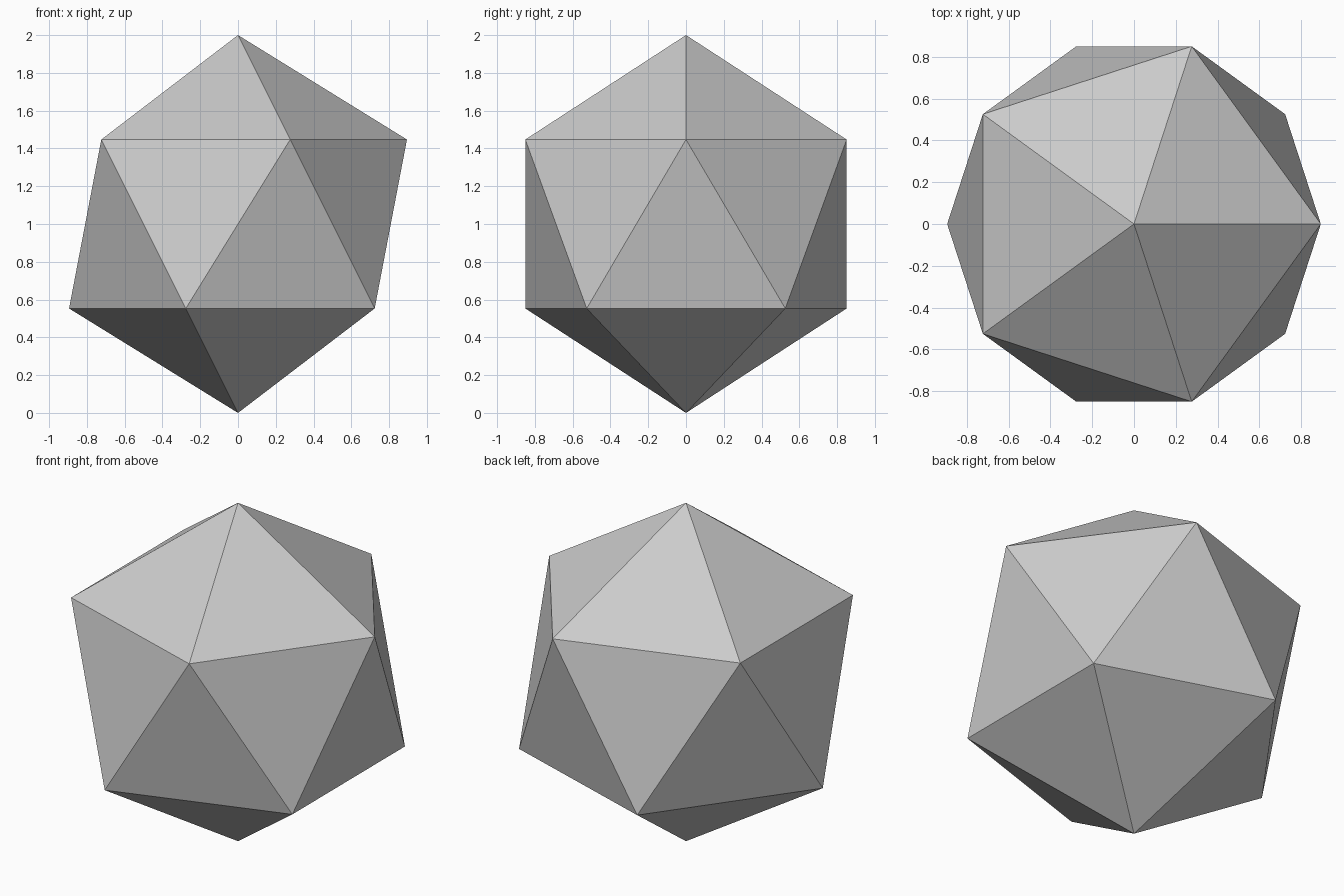
import bpy, bmesh
from mathutils import Vector

if "Cube" in bpy.data.objects:
    bpy.data.objects.remove(bpy.data.objects["Cube"])

# Crack junctions on the surface, keyed by the three shards meeting there
# F front, R right, K back, L left, M back-left, X left-bottom, Y right-bottom, D bottom-front
nodes = {
    "FLK": (0.04, 0.12, 1.921), "FRK": (0.37, 0.04, 1.753),
    "LKM": (-0.15, 0.58, 1.543), "LMX": (-0.515, 0.585, 0.75),
    "MKX": (-0.36, 0.79, 0.715), "FLX": (-0.778, -0.267, 1.157),
    "FDX": (-0.6, -0.437, 0.65), "FRD": (0.43, -0.74, 1.13),
    "RKY": (0.698, 0.39, 1.08), "KYX": (0.003, 0.577, 0.42),
    "RYD": (0.667, -0.4, 0.51), "XYD": (-0.21, 0.115, 0.18),
}

# One further point on each break plane (the other two are junctions)
breaks = {
    "FL": (-0.723, -0.265, 1.447), "FK": (0.05, 0.093, 1.053),
    "LK": (-0.30, 0.675, 0.886), "MX": (-0.30, 0.675, 0.886),
    "KX": (-0.30, 0.675, 0.886), "LM": (-0.723, 0.27, 1.447),
    "KM": (-0.19, 0.70, 1.447), "FR": (0.49, -0.56, 1.447),
    "RK": (0.69, 0.28, 1.447), "LX": (-0.85, 0.135, 0.782),
    "FX": (-0.328, -0.036, 1.40), "FD": (-0.36, -0.79, 0.725),
    "RD": (0.146, -0.124, 1.07), "DX": (-0.10, -0.175, 0.935),
    "KY": (0.609, 0.608, 0.78), "XY": (0.131, 0.337, 0.77),
    "RY": (0.383, 0.258, 1.023), "DY": (0.02, 0.0, 0.02),
}

names = {"F": "front_shard", "R": "right_shard", "K": "back_shard", "L": "left_shard",
         "M": "back_left_shard", "X": "lower_left_shard", "Y": "lower_right_shard",
         "D": "lower_front_shard"}


def break_plane(pair):
    a, b = [Vector(p) for k, p in nodes.items() if pair[0] in k and pair[1] in k]
    c = Vector(breaks[pair])
    return a, (b - a).cross(c - a).normalized()


def make_shard(key):
    # Start from the whole icosahedron and cut it down along each break
    bm = bmesh.new()
    bmesh.ops.create_icosphere(bm, subdivisions=1, radius=1.0)
    bmesh.ops.translate(bm, verts=bm.verts[:], vec=(0, 0, 1))
    own = [Vector(p) for k, p in nodes.items() if key in k]
    centre = sum(own, Vector()) / len(own)
    for pair in breaks:
        if key not in pair:
            continue
        co, no = break_plane(pair)
        if (centre - co).dot(no) > 0:
            no = -no
        bmesh.ops.bisect_plane(bm, geom=bm.verts[:] + bm.edges[:] + bm.faces[:],
                               dist=1e-5, plane_co=co, plane_no=no, clear_outer=True)
        rim = [e for e in bm.edges if e.is_boundary]
        if rim:
            bmesh.ops.holes_fill(bm, edges=rim, sides=0)
    bmesh.ops.recalc_face_normals(bm, faces=bm.faces[:])
    mesh = bpy.data.meshes.new(names[key])
    bm.to_mesh(mesh)
    bm.free()
    bpy.context.collection.objects.link(bpy.data.objects.new(names[key], mesh))


# Fractured icosahedron
for key in names:
    make_shard(key)
